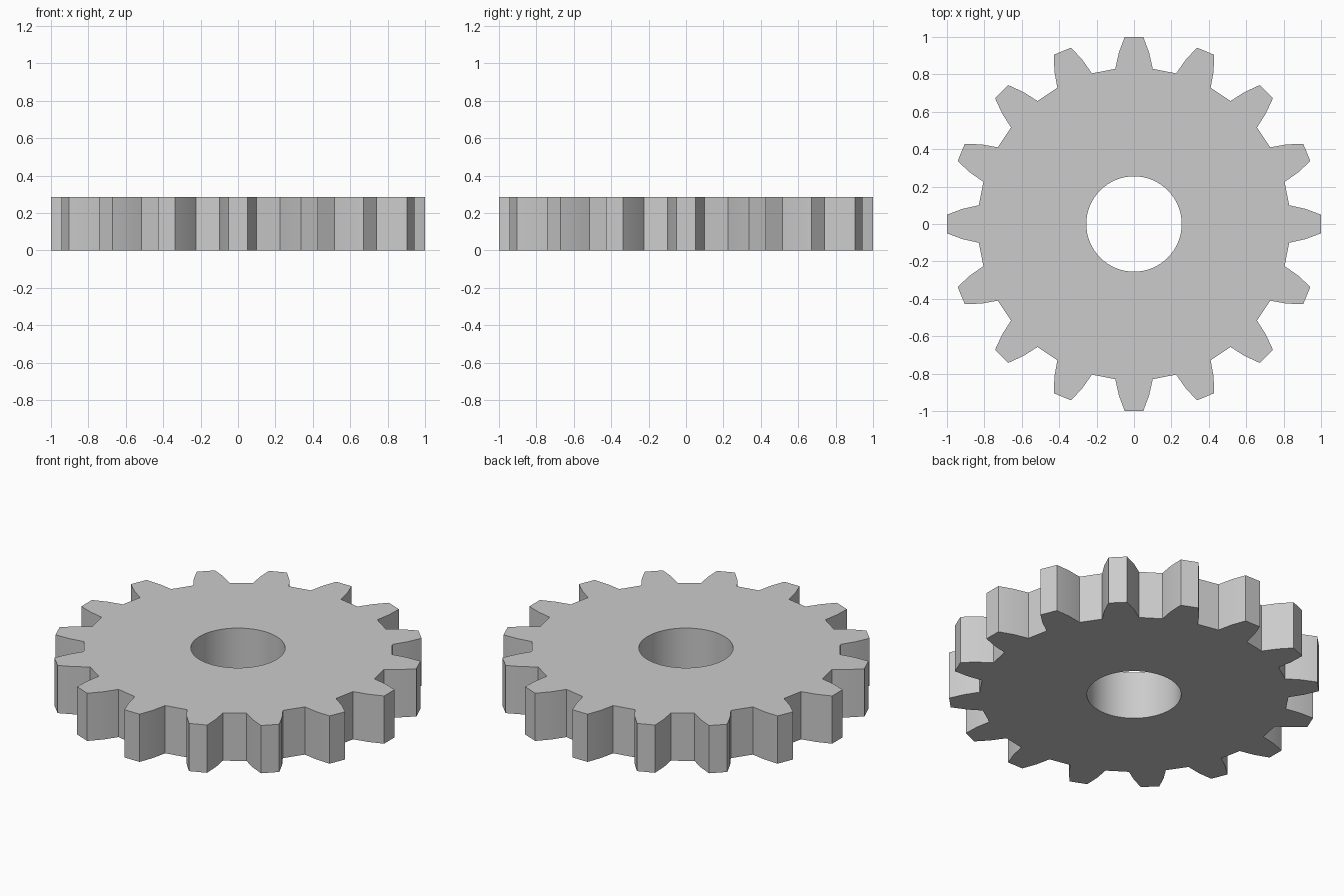
import bpy, bmesh
from math import cos, sin, pi

if "Cube" in bpy.data.objects:
    bpy.data.objects.remove(bpy.data.objects["Cube"])

TEETH = 16
HEIGHT = 0.285
BORE_RADIUS = 0.255
BORE_SIDES = 64
# One tooth pointing along +x: (radial distance, half width) from root to tip
FLANK = [(0.83, 0.10), (0.916, 0.081), (1.0, 0.05)]
TOOTH = [(r, -w) for r, w in FLANK] + [(r, w) for r, w in reversed(FLANK)]


def rotated(p, a):
    return (p[0] * cos(a) - p[1] * sin(a), p[0] * sin(a) + p[1] * cos(a))


def add_loop(bm, points):
    verts = [bm.verts.new((x, y, 0)) for x, y in points]
    return [bm.edges.new((verts[i - 1], verts[i])) for i in range(len(verts))]


# Toothed outline and round bore, filled as one flat ring
bm = bmesh.new()
outline = [rotated(p, 2 * pi * t / TEETH) for t in range(TEETH) for p in TOOTH]
bore = [rotated((BORE_RADIUS, 0), 2 * pi * i / BORE_SIDES) for i in range(BORE_SIDES)]
edges = add_loop(bm, outline) + add_loop(bm, bore)
bmesh.ops.triangle_fill(bm, edges=edges, use_beauty=True, normal=(0, 0, 1))

# Raise the ring to full thickness, keeping the underside
ext = bmesh.ops.extrude_face_region(bm, geom=bm.faces[:], use_keep_orig=True)
top = [g for g in ext["geom"] if isinstance(g, bmesh.types.BMVert)]
bmesh.ops.translate(bm, verts=top, vec=(0, 0, HEIGHT))
bmesh.ops.recalc_face_normals(bm, faces=bm.faces[:])

mesh = bpy.data.meshes.new("gear_wheel")
bm.to_mesh(mesh)
bm.free()
gear = bpy.data.objects.new("gear_wheel", mesh)
bpy.context.collection.objects.link(gear)

# Smooth bore wall, crisp edges on the teeth
bpy.context.view_layer.objects.active = gear
gear.select_set(True)
bpy.ops.object.shade_smooth_by_angle(angle=pi / 18)
